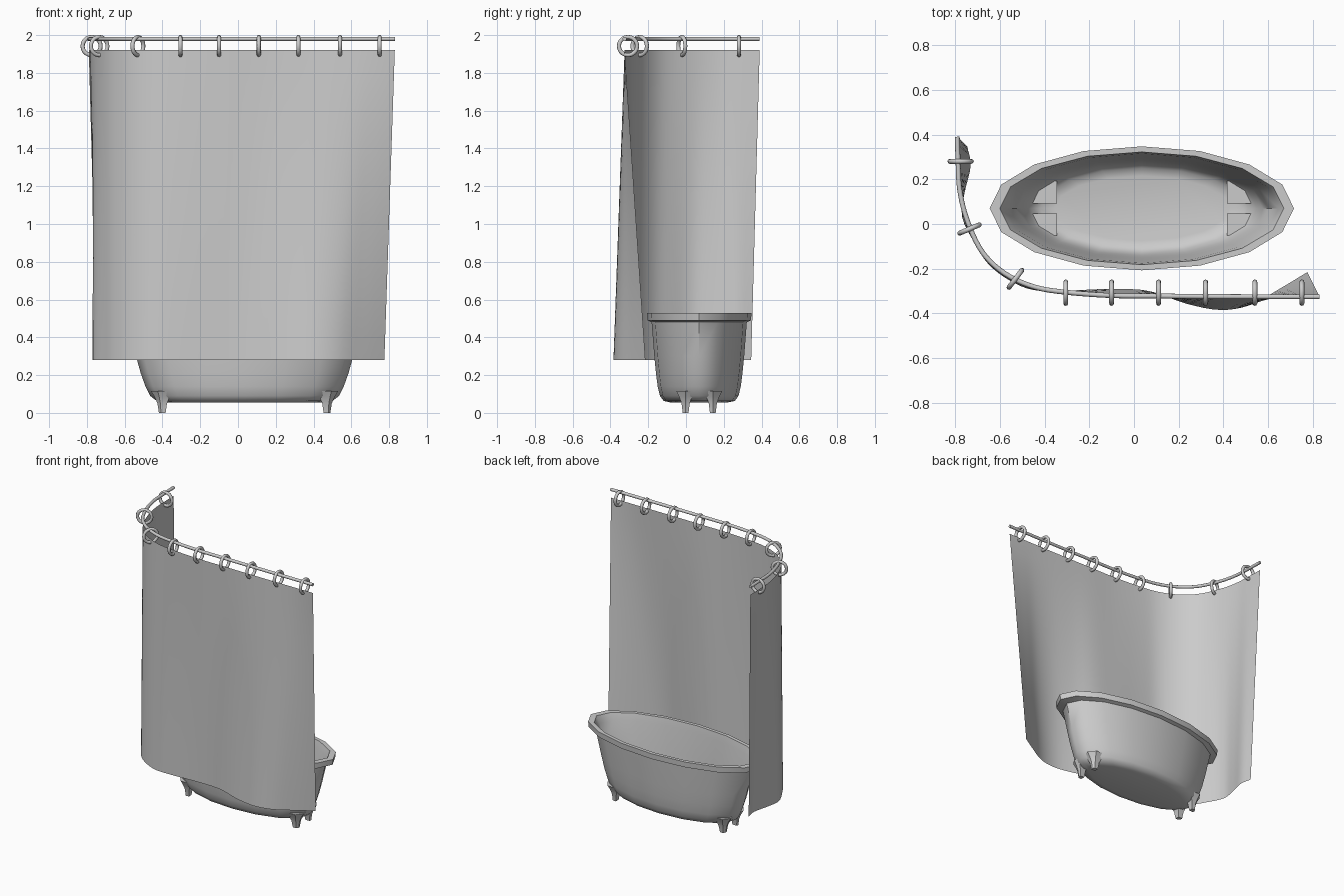
import bpy, bmesh, math
from mathutils import Vector

if "Cube" in bpy.data.objects:
    bpy.data.objects.remove(bpy.data.objects["Cube"])


def make(name, verts, faces, angle=40):
    me = bpy.data.meshes.new(name)
    me.from_pydata(verts, [], faces)
    bm = bmesh.new()
    bm.from_mesh(me)
    bmesh.ops.recalc_face_normals(bm, faces=bm.faces)
    bm.to_mesh(me)
    bm.free()
    ob = bpy.data.objects.new(name, me)
    bpy.context.collection.objects.link(ob)
    smooth(ob, angle)
    return ob


def smooth(ob, angle):
    bpy.ops.object.select_all(action='DESELECT')
    ob.select_set(True)
    bpy.context.view_layer.objects.active = ob
    bpy.ops.object.shade_smooth_by_angle(angle=math.radians(angle))


def loft(name, rings, angle=40):
    """Skin equal-sized closed rings and cap both ends."""
    n = len(rings[0])
    verts = [p for r in rings for p in r]
    faces = [(i * n + j, i * n + (j + 1) % n, (i + 1) * n + (j + 1) % n, (i + 1) * n + j)
             for i in range(len(rings) - 1) for j in range(n)]
    last = (len(rings) - 1) * n
    faces += [tuple(range(n)), tuple(range(last, last + n))]
    return make(name, verts, faces, angle)


def spline(pts, steps=4):
    """Smooth curve through 2D points (Catmull-Rom)."""
    p = [Vector(q) for q in pts]
    p = [2 * p[0] - p[1]] + p + [2 * p[-1] - p[-2]]
    out = []
    for i in range(1, len(p) - 2):
        a, b, c, d = p[i - 1:i + 3]
        for s in range(steps):
            t = s / steps
            out.append(0.5 * (2 * b + (c - a) * t + (2 * a - 5 * b + 4 * c - d) * t * t
                              + (3 * b - a - 3 * c + d) * t ** 3))
    return out + [p[-2]]


# Bathtub: 16-sided elliptical rings, outside up to the lip, then inside down
CX, CY = 0.035, 0.07
profile = [(.40, .15, .055), (.465, .188, .063), (.50, .208, .09), (.525, .22, .14),
           (.55, .229, .21), (.575, .238, .30), (.62, .252, .48), (.675, .274, .49),
           (.68, .277, .53), (.635, .252, .53), (.61, .245, .48), (.567, .23, .30),
           (.54, .221, .21), (.515, .212, .14), (.49, .2, .10), (.455, .18, .073),
           (.39, .145, .065)]
N = 16
loft("bathtub", [[(CX + rx * math.cos(k * math.tau / N), CY + ry * math.sin(k * math.tau / N), z)
                  for k in range(N)] for rx, ry, z in profile], 50)

# Four tapered feet, mirrored about the tub centre
outline = [(-1, -1), (.4, -1), (1, -1), (1, -.3), (1, 1), (-1, 1)]
top = [(-1, -.9), (-1, .9), (.45, .9), (1.1, 0), (.95, -.9)]
for sx in (-1, 1):
    for sy in (-1, 1):
        rings = [[(CX + sx * (.435 + u * h), CY + sy * (.072 + v * h), z) for u, v in top]
                 for h, z in ((.017, 0), (.024, .05), (.038, .085), (.055, .115))]
        loft("foot", rings, 30)

# Curtain rail: straight front run curving round to the left end
rail = [(-.79, .39), (-.786, .27), (-.78, .16), (-.755, .045), (-.705, -.08), (-.645, -.165),
        (-.555, -.235), (-.44, -.283), (-.305, -.305), (-.10, -.32), (.115, -.322),
        (.30, -.324), (.48, -.325), (.62, -.325), (.73, -.325), (.83, -.325)]
path = spline(rail)
tube = []
for i, p in enumerate(path):
    t = (path[min(i + 1, len(path) - 1)] - path[max(i - 1, 0)]).normalized()
    tube.append([(p.x - t.y * .011 * math.cos(a), p.y + t.x * .011 * math.cos(a),
                  1.98 + .011 * math.sin(a)) for a in [k * math.tau / 10 for k in range(10)]])
loft("curtain_rail", tube)

# Curtain: top hem follows the rail, bottom hem swings in gentle waves
hem = [(-.745, .345), (-.73, .26), (-.757, .14), (-.768, .03), (-.71, -.09), (-.65, -.18),
       (-.56, -.25), (-.45, -.295), (-.31, -.298), (-.10, -.29), (.07, -.30),
       (.23, -.355), (.385, -.384), (.52, -.362), (.65, -.29), (.775, -.215)]
bottom = spline(hem)
ROWS, M = 14, len(path)
verts, faces = [], []
for r in range(ROWS + 1):
    f = r / ROWS
    for a, b in zip(path, bottom):
        p = a.lerp(b, f)
        verts.append((p.x, p.y, 1.92 + (.28 - 1.92) * f))
for r in range(ROWS):
    for i in range(M - 1):
        k = r * M + i
        faces.append((k, k + 1, k + M + 1, k + M))
make("curtain", verts, faces, 60)

# Curtain rings hanging on the rail, each square to its direction
spots = [(x, -.307, 0) for x in (-.305, -.10, .11, .32, .54, .75)]
spots += [(-.53, -.245, -37), (-.735, -.022, -67), (-.775, .28, 90)]
for x, y, ang in spots:
    bpy.ops.mesh.primitive_torus_add(
        major_radius=.048, minor_radius=.011, major_segments=20, minor_segments=8,
        location=(x, y, 1.942), rotation=(0, math.pi / 2, math.radians(ang)))
    ring = bpy.context.object
    ring.name = "curtain_ring"
    smooth(ring, 60)
